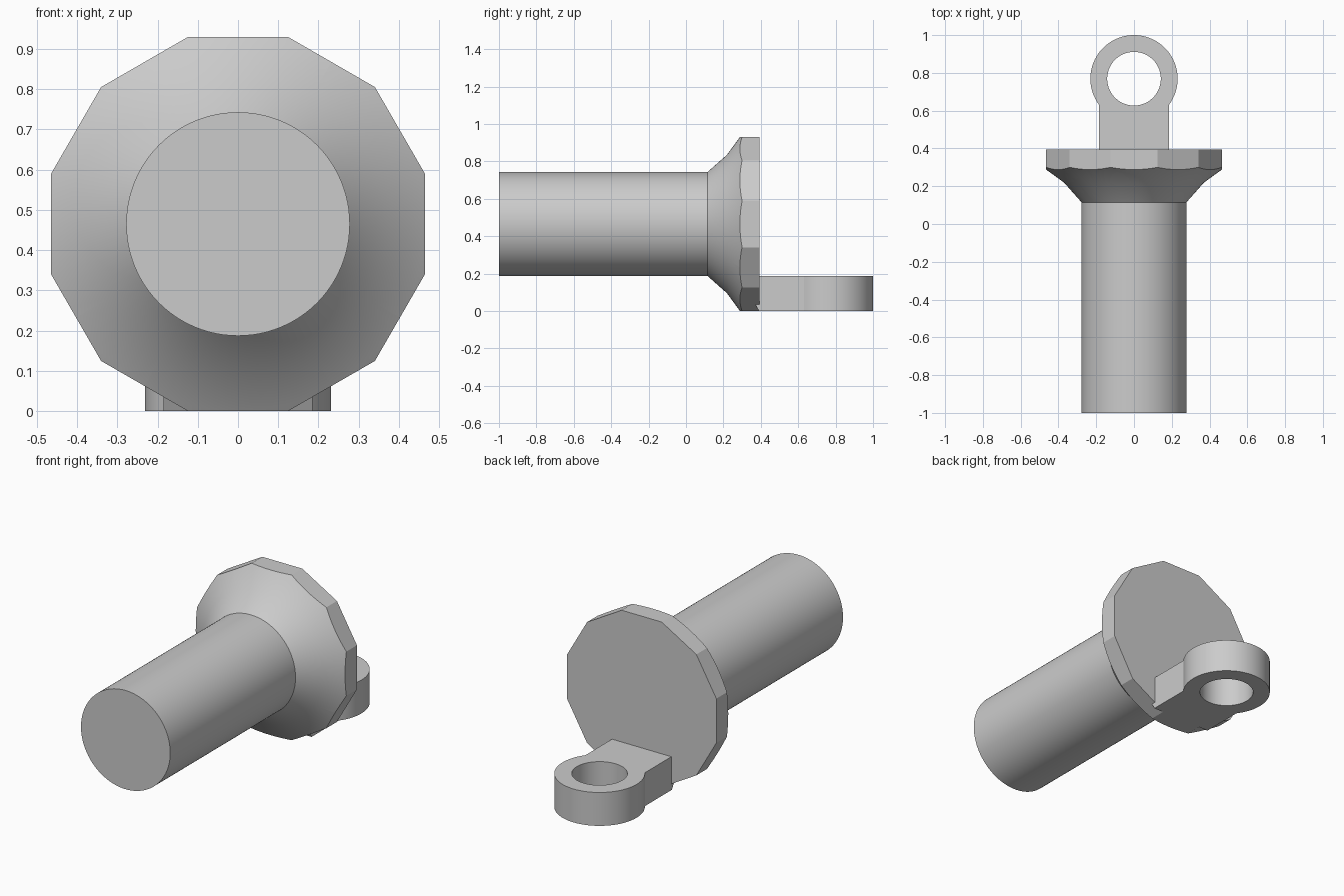
import bpy, bmesh, math

if "Cube" in bpy.data.objects:
    bpy.data.objects.remove(bpy.data.objects["Cube"])

ZC = 0.465  # axis height of shaft and collar
grey = bpy.data.materials.new("plain grey")
grey.diffuse_color = (0.6, 0.6, 0.6, 1)
grey.use_nodes = True
grey.node_tree.nodes["Principled BSDF"].inputs["Base Color"].default_value = grey.diffuse_color


def make(name, bm, smooth=True):
    bmesh.ops.recalc_face_normals(bm, faces=bm.faces)
    me = bpy.data.meshes.new(name)
    bm.to_mesh(me)
    bm.free()
    ob = bpy.data.objects.new(name, me)
    bpy.context.collection.objects.link(ob)
    me.materials.append(grey)
    if smooth:
        finish(ob)
    return ob


def finish(ob):
    bpy.ops.object.select_all(action='DESELECT')
    ob.select_set(True)
    bpy.context.view_layer.objects.active = ob
    bpy.ops.object.shade_smooth_by_angle(angle=math.radians(25))


def lathe(profile, n, offset=0.0):
    """Capped solid of (radius, y) rings round the y axis at height ZC."""
    bm = bmesh.new()
    rings = []
    for r, y in profile:
        ang = [2 * math.pi * (i + offset) / n for i in range(n)]
        rings.append([bm.verts.new((r * math.cos(a), y, ZC + r * math.sin(a))) for a in ang])
    for a, b in zip(rings, rings[1:]):
        for i in range(n):
            j = (i + 1) % n
            bm.faces.new((a[i], a[j], b[j], b[i]))
    bm.faces.new(rings[0])
    bm.faces.new(rings[-1])
    return bm


# Round shaft
make("shaft", lathe([(0.278, -1.0), (0.278, 0.13)], 96))

# Collar: flared cone trimmed to a twelve-sided plate
collar = make("collar", lathe([(0.278, 0.115), (0.37, 0.219), (0.465, 0.288),
                               (0.52, 0.328), (0.52, 0.45)], 96), False)
cutter = make("collar_cutter", lathe([(0.465 / math.cos(math.pi / 12), 0.0),
                                      (0.465 / math.cos(math.pi / 12), 0.394)], 12, 0.5), False)
cutter.hide_render = True
mod = collar.modifiers.new("trim", 'BOOLEAN')
mod.operation = 'INTERSECT'
mod.solver = 'EXACT'
mod.object = cutter
bpy.context.view_layer.objects.active = collar
bpy.ops.object.modifier_apply(modifier=mod.name)
bpy.data.objects.remove(cutter)
finish(collar)

# Lug: eye ring with a neck reaching into the collar
R, HOLE, HALF, YC, H = 0.231, 0.142, 0.185, 0.769, 0.188
half_ang = math.asin(HALF / R)
start = -math.pi / 2 + half_ang
NA, NB = 60, 20  # segments on the free arc and inside the neck
angles = [start + (2 * math.pi - 2 * half_ang) * i / NA for i in range(NA)]
angles += [start - 2 * half_ang + 2 * half_ang * i / NB for i in range(NB)]
N = NA + NB
bm = bmesh.new()


def ring(r, z):
    return [bm.verts.new((r * math.cos(a), YC + r * math.sin(a), z)) for a in angles]


o0, o1, i0, i1 = ring(R, 0), ring(R, H), ring(HOLE, 0), ring(HOLE, H)
for k in range(N):
    j = (k + 1) % N
    bm.faces.new((o0[k], o0[j], i0[j], i0[k]))
    bm.faces.new((o1[k], o1[j], i1[j], i1[k]))
    bm.faces.new((i0[k], i0[j], i1[j], i1[k]))
    if k < NA:
        bm.faces.new((o0[k], o0[j], o1[j], o1[k]))
# Neck, with its lower rear corner slanted
left, right = [[bm.verts.new((s * HALF, y, z)) for y, z in ((0.39, 0), (0.37, 0.036), (0.37, H))]
               for s in (-1, 1)]
bm.faces.new(o0[NA:] + [o0[0], right[0], left[0]])
bm.faces.new(o1[NA:] + [o1[0], right[2], left[2]])
bm.faces.new([o0[NA], o1[NA]] + left[::-1])
bm.faces.new([o0[0], o1[0]] + right[::-1])
for k in range(2):
    bm.faces.new((left[k], left[k + 1], right[k + 1], right[k]))
make("eye_lug", bm)
